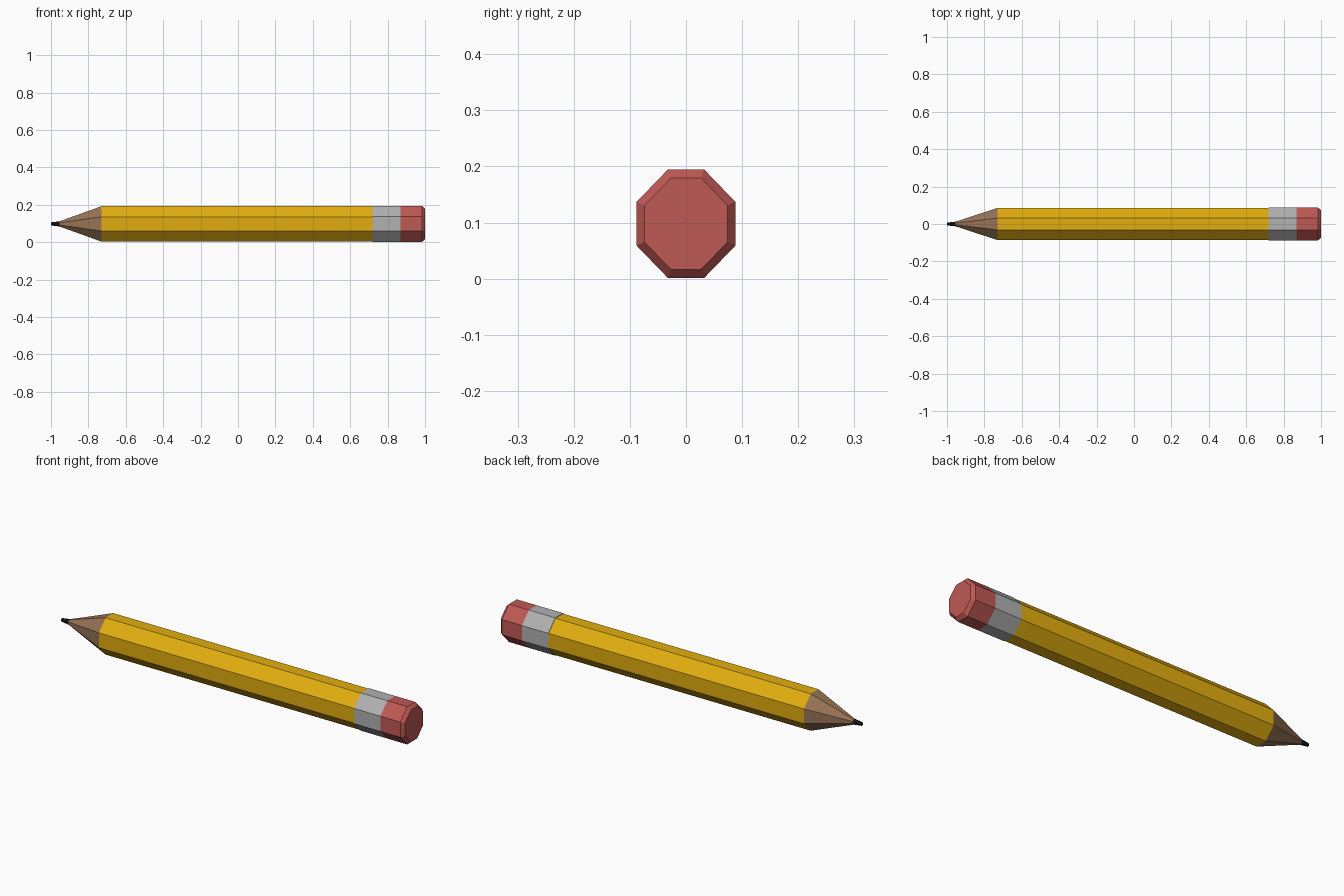
import bpy, bmesh

if "Cube" in bpy.data.objects:
    bpy.data.objects.remove(bpy.data.objects["Cube"], do_unlink=True)

CENTRE_Z = 0.098
HALF_Y, HALF_Z = 0.088, 0.097      # octagon half sizes
FLAT_Y, FLAT_Z = 0.032, 0.039      # half lengths of the flat sides


def material(name, colour):
    mat = bpy.data.materials.new(name)
    mat.use_nodes = True
    rgba = (*colour, 1)
    mat.diffuse_color = rgba
    bsdf = mat.node_tree.nodes["Principled BSDF"]
    bsdf.inputs["Base Color"].default_value = rgba
    bsdf.inputs["Roughness"].default_value = 0.7
    return mat


def octagon(x, scale):
    quarter = [(HALF_Y, FLAT_Z), (FLAT_Y, HALF_Z)]
    ring = quarter + [(-y, z) for y, z in reversed(quarter)]
    ring += [(-y, -z) for y, z in ring]
    return [(x, y * scale, CENTRE_Z + z * scale) for y, z in ring]


def loft(name, sections, mat):
    """Closed solid through octagons given as (x, scale) pairs."""
    bm = bmesh.new()
    rings = [[bm.verts.new(p) for p in octagon(x, s)] for x, s in sections]
    for a, b in zip(rings, rings[1:]):
        for i in range(len(a)):
            j = (i + 1) % len(a)
            bm.faces.new((a[i], a[j], b[j], b[i]))
    bm.faces.new(rings[0])
    bm.faces.new(rings[-1])
    bmesh.ops.recalc_face_normals(bm, faces=bm.faces)
    mesh = bpy.data.meshes.new(name)
    bm.to_mesh(mesh)
    bm.free()
    mesh.materials.append(mat)
    obj = bpy.data.objects.new(name, mesh)
    bpy.context.collection.objects.link(obj)
    return obj


yellow = material("yellow paint", (0.76, 0.42, 0.005))
wood = material("bare wood", (0.30, 0.17, 0.09))
graphite = material("dark graphite", (0.012, 0.012, 0.014))
metal = material("grey metal", (0.44, 0.44, 0.44))
rubber = material("red rubber", (0.52, 0.10, 0.09))

# Sharpened end
loft("lead_tip", [(-1.0, 0.085), (-0.955, 0.14)], graphite)
loft("wood_cone", [(-0.955, 0.14), (-0.73, 0.975)], wood)

# Painted shaft
loft("shaft", [(-0.73, 0.975), (0.73, 0.975)], yellow)

# Metal band and chamfered eraser
loft("metal_band", [(0.72, 1), (0.87, 1)], metal)
loft("eraser", [(0.87, 1), (0.983, 1), (1.0, 0.84)], rubber)
